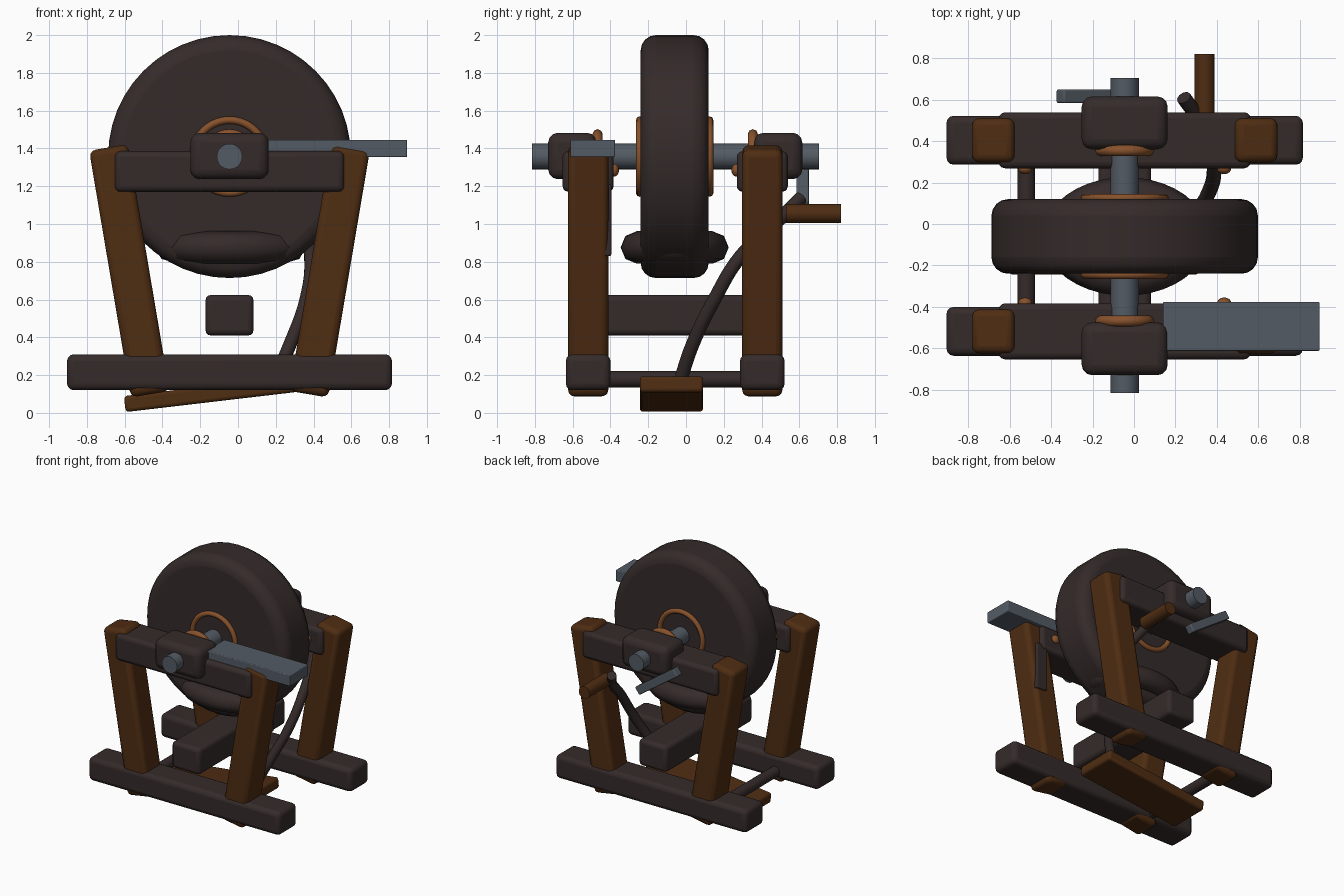
import bpy, math
from mathutils import Vector

if "Cube" in bpy.data.objects:
    bpy.data.objects.remove(bpy.data.objects["Cube"])

CX, CY, AZ = -0.045, -0.057, 1.357   # machine centre and axle height


def material(name, rgb):
    m = bpy.data.materials.new(name)
    m.diffuse_color = (*rgb, 1)
    m.use_nodes = True
    m.node_tree.nodes["Principled BSDF"].inputs["Base Color"].default_value = m.diffuse_color
    return m


DARK = material("dark_brown", (0.035, 0.024, 0.023))
WOOD = material("wood_brown", (0.078, 0.026, 0.006))
STEEL = material("steel_grey", (0.088, 0.105, 0.128))
COPPER = material("copper", (0.24, 0.083, 0.025))


def finish(name, mat, angle=40):
    o = bpy.context.object
    o.name = name
    o.data.materials.append(mat)
    bpy.ops.object.shade_smooth_by_angle(angle=math.radians(angle))
    return o


def box(name, loc, size, mat, bevel=0.03, tilt=0):
    bpy.ops.mesh.primitive_cube_add(size=1)
    o = bpy.context.object
    o.scale = size
    bpy.ops.object.transform_apply(location=False, rotation=False, scale=True)
    o.location = loc
    o.rotation_euler = (0, math.radians(tilt), 0)
    if bevel:
        b = o.modifiers.new("bevel", 'BEVEL')
        b.width = bevel
        b.segments = 3
    return finish(name, mat, 50)


def rod(name, loc, r, length, mat, sides=20):
    bpy.ops.mesh.primitive_cylinder_add(vertices=sides, radius=r, depth=length,
                                        location=loc, rotation=(math.pi / 2, 0, 0))
    return finish(name, mat)


def ring(name, loc, major, minor, mat, rot=(math.pi / 2, 0, 0), n=8):
    bpy.ops.mesh.primitive_torus_add(major_radius=major, minor_radius=minor, major_segments=40,
                                     minor_segments=n, location=loc, rotation=rot)
    return finish(name, mat, 60)


# grinding wheel with rounded rim
wheel = rod("grinding_wheel", (CX, -0.06, AZ), 0.643, 0.36, DARK, 48)
b = wheel.modifiers.new("bevel", 'BEVEL')
b.width, b.segments = 0.08, 4
b.limit_method = 'ANGLE'

# axle
rod("axle", (CX, -0.055, AZ), 0.068, 1.52, STEEL)

# the two side frames, front and back
for side, s in (("front", -1), ("back", 1)):
    y = CY + s * 0.461
    box(side + "_base_beam", (CX, y, 0.215), (1.72, 0.236, 0.19), DARK, 0.035)
    box(side + "_top_rail", (CX, y, 1.278), (1.215, 0.27, 0.215), DARK, 0.03)
    box(side + "_bearing_block", (CX, CY + s * 0.545, AZ + 0.003), (0.415, 0.255, 0.245), DARK, 0.05)
    ring(side + "_bearing_ring", (CX, CY + s * 0.411, AZ), 0.118, 0.027, COPPER)
    ring(side + "_wheel_ring", (CX, -0.06 + s * 0.185, AZ), 0.193, 0.02, COPPER)
    for end, e in (("left", -1), ("right", 1)):
        box(f"{side}_{end}_leg", (CX + e * 0.53, y, 0.752), (0.208, 0.213, 1.325), WOOD, 0.035, e * 9.6)
        # rail bolt heads on the inner faces
        bpy.ops.mesh.primitive_uv_sphere_add(segments=14, ring_count=8, radius=0.034,
                                             location=(CX + e * 0.48, CY + s * 0.323, 1.285))
        bpy.context.object.scale = (1, 0.75, 1)
        finish(f"{side}_{end}_bolt", COPPER, 80)

# cross beam and pedal hinge rod
box("cross_beam", (CX, CY, 0.517), (0.255, 1.11, 0.215), DARK, 0.03)
rod("pedal_rod", (-0.52, CY, 0.178), 0.043, 0.9, DARK, 14)

# water trough around the wheel's bottom
trough = ring("water_trough", (-0.04, -0.06, 0.876), 0.2, 0.086, DARK, (0, 0, 0), 8)
trough.scale = (1.4, 1, 1)

# pedal board
box("pedal", (-0.145, -0.077, 0.1), (0.915, 0.335, 0.085), WOOD, 0.018, -6.7)

# blade resting on the rail, and the plate behind the front right leg
box("blade", (0.518, -0.494, 1.4), (0.755, 0.236, 0.092), STEEL, 0.006)
box("leg_plate", (0.55, -0.42, 1.02), (0.1, 0.05, 0.38), DARK, 0.01)

# crank arm and handle
box("crank_arm", (-0.185, 0.617, 1.215), (0.42, 0.066, 0.066), STEEL, 0.008, 35)
rod("crank_handle", (0.34, 0.675, 1.055), 0.05, 0.29, WOOD, 14)

# bent connecting rod from the crank to the pedal
path = [(0.24, 0.61, 1.14), (0.34, 0.46, 0.99), (0.385, 0.29, 0.83),
        (0.36, 0.15, 0.6), (0.27, 0.03, 0.35), (0.19, -0.03, 0.17)]
cu = bpy.data.curves.new("connecting_rod", 'CURVE')
cu.dimensions = '3D'
cu.bevel_depth = 0.036
cu.bevel_resolution = 3
cu.use_fill_caps = True
cu.resolution_u = 6
sp = cu.splines.new('BEZIER')
sp.bezier_points.add(len(path) - 1)
for p, co in zip(sp.bezier_points, path):
    p.co = Vector(co)
    p.handle_left_type = p.handle_right_type = 'AUTO'
cu.materials.append(DARK)
bpy.context.collection.objects.link(bpy.data.objects.new("connecting_rod", cu))
